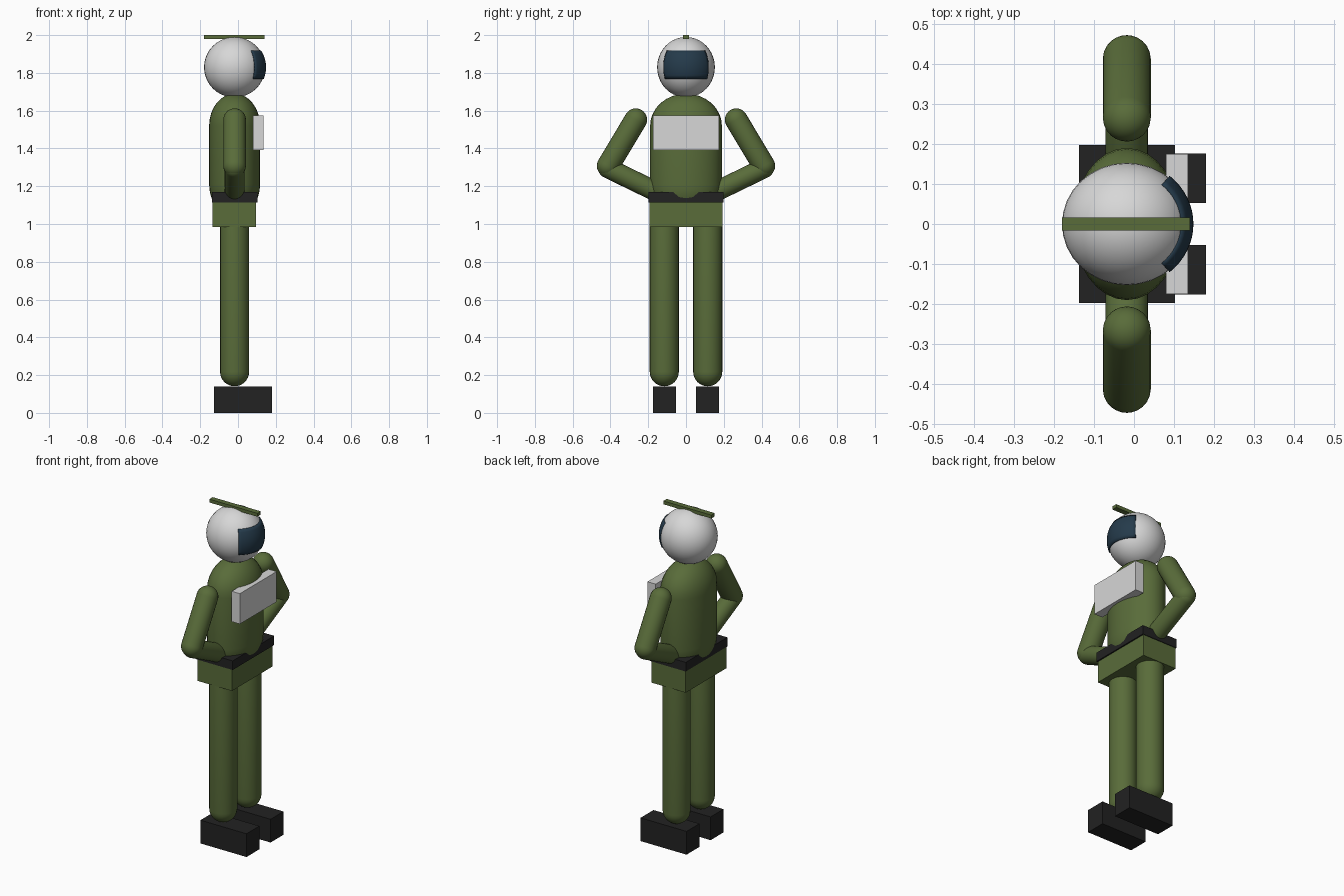
import bpy, bmesh, math
from mathutils import Vector, Matrix

if "Cube" in bpy.data.objects:
    bpy.data.objects.remove(bpy.data.objects["Cube"])

CX = -0.018  # body axis; the figure faces +x


def material(name, rgb):
    m = bpy.data.materials.new(name)
    m.diffuse_color = (*rgb, 1)
    m.use_nodes = True
    m.node_tree.nodes["Principled BSDF"].inputs["Base Color"].default_value = m.diffuse_color
    return m


OLIVE = material("olive_cloth", (0.10, 0.15, 0.042))
WHITE = material("light_grey", (0.68, 0.68, 0.68))
BLACK = material("black_leather", (0.016, 0.016, 0.016))
GLASS = material("dark_blue_glass", (0.018, 0.043, 0.07))


def finish(bm, name, mat, smooth=False):
    bmesh.ops.recalc_face_normals(bm, faces=bm.faces)
    for f in bm.faces:
        f.smooth = smooth
    me = bpy.data.meshes.new(name)
    bm.to_mesh(me)
    bm.free()
    me.materials.append(mat)
    ob = bpy.data.objects.new(name, me)
    bpy.context.collection.objects.link(ob)
    return ob


def box(name, mat, x, y, z):
    """Box from (min, max) ranges."""
    bm = bmesh.new()
    bmesh.ops.create_cube(bm, size=1)
    for v in bm.verts:
        v.co = [r[0] if c < 0 else r[1] for c, r in zip(v.co, (x, y, z))]
    return finish(bm, name, mat)


def capsule(name, mat, a, b, r, scale=(1, 1), cap=None, segs=24):
    """Round-ended tube between cap centres a and b."""
    a, b = Vector(a), Vector(b)
    axis = b - a
    length = axis.length
    cap = cap or r
    bm = bmesh.new()
    bmesh.ops.create_uvsphere(bm, u_segments=segs, v_segments=16, radius=1)
    # split at the equator so that the wall is straight
    ring = [e for e in bm.edges if all(abs(v.co.z) < 1e-4 for v in e.verts)]
    bmesh.ops.split_edges(bm, edges=ring)
    for f in bm.faces:
        f.tag = f.calc_center_median().z > 0
    for v in bm.verts:
        up = v.link_faces[0].tag
        v.co = Vector((v.co.x * r * scale[0], v.co.y * r * scale[1],
                       v.co.z * cap + (length if up else 0)))
    rims = [e for e in bm.edges if e.is_boundary]
    bmesh.ops.bridge_loops(bm, edges=rims)
    rot = axis.to_track_quat('Z', 'Y').to_matrix().to_4x4() if abs(axis.y) > 1e-5 else Matrix()
    bm.transform(Matrix.Translation(a) @ rot)
    return finish(bm, name, mat, True)


# Torso, belt and hips
capsule("torso", OLIVE, (CX, 0, 1.21), (CX, 0, 1.52), 0.19, (0.71, 1), 0.17, 32)
box("belt", BLACK, (-0.137, 0.103), (-0.198, 0.198), (1.115, 1.17))
box("hips", OLIVE, (-0.134, 0.095), (-0.194, 0.194), (0.985, 1.116))
box("chest_pack", WHITE, (0.08, 0.135), (-0.175, 0.175), (1.392, 1.575))

# Limbs on both sides
for side, s in (("left", 1), ("right", -1)):
    capsule(side + "_leg", OLIVE, (CX, s * 0.115, 0.218), (CX, s * 0.115, 1.05), 0.077)
    box(side + "_boot", BLACK, (-0.127, 0.18), sorted((s * 0.053, s * 0.176)), (0, 0.14))
    capsule(side + "_upper_arm", OLIVE, (CX, s * 0.266, 1.552), (CX, s * 0.412, 1.308), 0.06)
    capsule(side + "_forearm", OLIVE, (CX, s * 0.412, 1.295), (CX, s * 0.165, 1.175), 0.053)

# Helmet
HEAD_Z, HEAD_R = 1.83, (0.162, 0.153, 0.16)
bm = bmesh.new()
bmesh.ops.create_uvsphere(bm, u_segments=32, v_segments=20, radius=1)
bm.transform(Matrix.Translation((CX, 0, HEAD_Z)) @ Matrix.Diagonal((*HEAD_R, 1)))
finish(bm, "helmet", WHITE, True)

# Visor: thin curved patch over the helmet front
bm = bmesh.new()
NU, NV = 16, 8
rows = []
for j in range(NV + 1):
    el = math.radians(-22 + 55 * j / NV)
    row = []
    for i in range(NU + 1):
        az = math.radians(-50 + 100 * i / NU)
        d = (math.cos(el) * math.cos(az), math.cos(el) * math.sin(az), math.sin(el))
        p = [c * r * 1.028 for c, r in zip(d, HEAD_R)]
        row.append(bm.verts.new((p[0] + CX, p[1], p[2] + HEAD_Z)))
    rows.append(row)
for lo, hi in zip(rows, rows[1:]):
    for i in range(NU):
        bm.faces.new((lo[i], lo[i + 1], hi[i + 1], hi[i]))
visor = finish(bm, "visor", GLASS, True)
mod = visor.modifiers.new("thickness", 'SOLIDIFY')
mod.thickness = 0.008
mod.offset = -1

# Crest bar on top of the helmet
box("helmet_crest", OLIVE, (-0.18, 0.14), (-0.016, 0.016), (1.98, 2.0))
